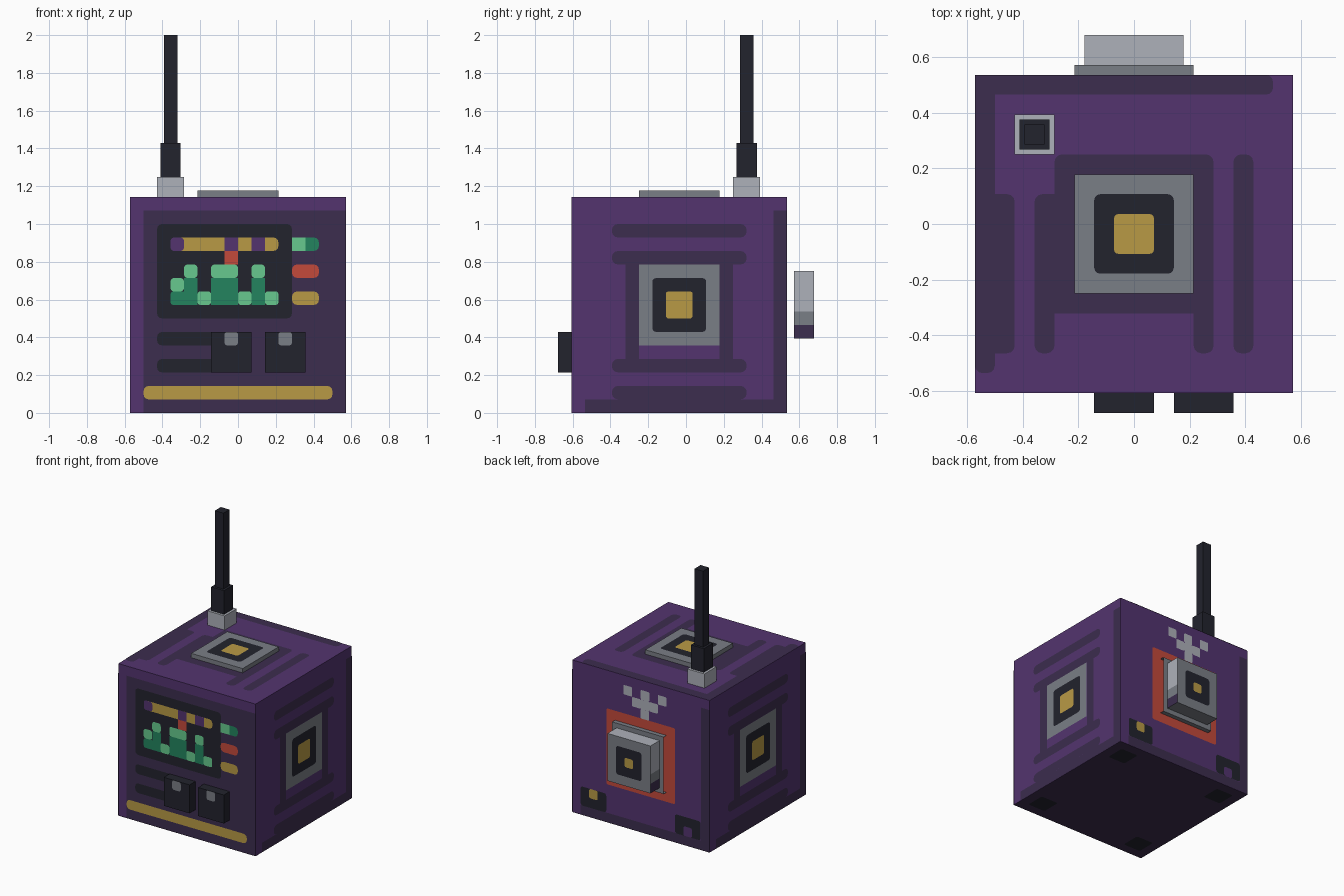
import bpy, bmesh, math
from mathutils import Vector

if "Cube" in bpy.data.objects:
    bpy.data.objects.remove(bpy.data.objects["Cube"])

S = 2 / 28  # one design unit; the body is 16 units wide

# Colours
def srgb(h):
    c = [int(h[i:i + 2], 16) / 255 for i in (0, 2, 4)]
    return [x / 12.92 if x < 0.04045 else ((x + 0.055) / 1.055) ** 2.4 for x in c] + [1]

COLOURS = {"purple": "53346F", "dark_purple": "3C2D4E", "black": "22232D",
           "gold": "B99A45", "grey": "7A7E86", "light_grey": "AEB1BA",
           "red": "C44A3B", "light_green": "67C98E", "green": "23845F"}
MATS = {}
for name, code in COLOURS.items():
    MATS[name] = bpy.data.materials.new(name)
    MATS[name].diffuse_color = srgb(code)
SLOT = {n: i for i, n in enumerate(COLOURS)}


def finish(name, bm):
    me = bpy.data.meshes.new(name)
    bm.to_mesh(me)
    bm.free()
    for m in MATS.values():
        me.materials.append(m)
    ob = bpy.data.objects.new(name, me)
    bpy.context.collection.objects.link(ob)
    return ob


def box_mesh(lo, hi, colour):
    bm = bmesh.new()
    bmesh.ops.create_cube(bm, size=1)
    for v in bm.verts:
        v.co = [(a + b) / 2 * S + c * (b - a) * S for a, b, c in zip(lo, hi, v.co)]
    for f in bm.faces:
        f.material_index = SLOT[colour]
    return bm


def box(name, lo, hi, colour):
    return finish(name, box_mesh(lo, hi, colour))


# Each side: lower left corner, right direction, up direction
SIDES = {"front": ((-8, -8.5, 0), (1, 0, 0), (0, 0, 1)),
         "back": ((8, 7.5, 0), (-1, 0, 0), (0, 0, 1)),
         "right": ((8, -8.5, 0), (0, 1, 0), (0, 0, 1)),
         "left": ((-8, 7.5, 0), (0, -1, 0), (0, 0, 1)),
         "top": ((-8, -8.5, 16), (1, 0, 0), (0, 1, 0)),
         "bottom": ((-8, 7.5, 0), (1, 0, 0), (0, -1, 0))}


def paint(name, side, patches, depth=0):
    """Thin rounded patches (colour, u0, v0, u1, v1[, radius]); later ones lie on top."""
    o, u, v = (Vector(a) for a in SIDES[side])
    n = u.cross(v)
    bm = bmesh.new()
    for i, (colour, u0, v0, u1, v1, *rest) in enumerate(patches):
        r = rest[0] if rest else 0.38
        lift = n * (0.002 + 0.00022 * i)
        pts = []
        corners = ((u1, v1, -1, -1), (u0, v1, 1, -1), (u0, v0, 1, 1), (u1, v0, -1, 1))
        for k, (cu, cv, du, dv) in enumerate(corners):
            for step in range(4 if r else 1):
                a = math.pi / 2 * (k + step / 3)
                pts.append((cu + du * r + r * math.cos(a), cv + dv * r + r * math.sin(a)))
        verts = [bm.verts.new((o + u * a + v * b + n * depth) * S + lift) for a, b in pts]
        bm.faces.new(verts).material_index = SLOT[colour]
    return finish(name, bm)


# Badge of nested squares: black around gold
def badge(cu, cv, half_black, half_gold):
    return [("black", cu - half_black, cv - half_black, cu + half_black, cv + half_black, 0.3),
            ("gold", cu - half_gold, cv - half_gold, cu + half_gold, cv + half_gold, 0.2)]


# Main body
box("body", (-8, -8.5, 0), (8, 7.5, 16), "purple")

# Worn edges shared by the upright sides
EDGE = [("dark_purple", 15, 0, 16, 15, 0), ("dark_purple", 1, 0, 16, 1, 0)]

# Side panels with grooves and a framed badge
grooves = [("dark_purple", 3, v, 13, v + 1, 0.45) for v in (1, 3, 11, 13)]
grooves += [("dark_purple", u, 3.5, u + 1, 11.5, 0) for u in (4, 11)]
frame = [("grey", 5, 5, 11, 11, 0)]
for side in ("right", "left"):
    paint(side + "_panel", side, EDGE + grooves + frame + badge(8, 8, 2, 1))

# Top panel
D = "dark_purple"
paint("top_panel", "top", [
    (D, 0, 15, 15, 16), (D, 0, 1, 1, 15.6), (D, 0, 15, 1, 16, 0), (D, 0.5, 2, 2, 10),
    (D, 4, 4, 12, 12), (D, 3, 2, 4, 10), (D, 3.6, 4, 5, 10, 0),
    (D, 11, 2, 12, 11.5), (D, 13, 2, 14, 12)])
box("top_plate", (-3, -3.5, 16), (3, 2.5, 16.5), "grey")
paint("top_badge", "top", badge(8, 8, 2, 1), 0.5)

# Underside with four feet marks
paint("underside", "bottom", [(D, 0, 0, 16, 16, 0)] +
      [("black", u, v, u + 2, v + 2, 0.2) for u in (1, 13) for v in (1, 13)])

# Front panel, screen and coloured readouts
G, L = "green", "light_green"
front = [(D, 1, 0, 16, 15, 0), ("black", 2, 7, 12, 14),
         ("black", 2, 5, 6.4, 6), ("black", 2, 3, 6.4, 4),
         ("gold", 1, 1, 15, 2)]
front += [("gold", 3, 12, 11, 13), ("purple", 3, 12, 4, 13, 0.25),
          ("purple", 7, 12, 8, 13, 0), ("purple", 9, 12, 10, 13, 0),
          ("red", 7, 11, 8, 12, 0)]
front += [(G, 3, 8, 5, 9, 0.2), (G, 4, 8, 5, 10, 0),
          (G, 6, 8, 8, 10, 0), (G, 9, 8, 10, 10, 0)]
front += [(L, 3, 9, 4, 10, 0.25), (L, 4, 10, 5, 11, 0.25), (L, 6, 10, 8, 11, 0.25),
          (L, 9, 10, 10, 11, 0.25)] + [(L, u, 8, u + 1, 9, 0.2) for u in (5, 8, 10)]
front += [(G, 12, 12, 14, 13), (L, 12, 12, 13, 13, 0),
          ("red", 12, 10, 14, 11), ("gold", 12, 8, 14, 9)]
paint("front_panel", "front", front)

# Front knobs with a pointer mark
for name, u in (("left_knob", 6), ("right_knob", 10)):
    box(name, (u - 8, -9.5, 3), (u - 5, -8.5, 6), "black")
    paint(name + "_mark", "front", [("grey", u + 1, 5, u + 2, 6, 0.2)], 1)

# Back panel: red surround, trident icon and corner sockets
icon = [(6, 14), (8, 14), (10, 14), (7, 13), (8, 13), (9, 13), (8, 12)]
paint("back_panel", "back", EDGE + [("red", 4, 4, 12, 12, 0.2)] +
      [("light_grey", u, v, u + 1, v + 1, 0.1) for u, v in icon] +
      [("black", 1, 1, 4, 3, 0.25), ("gold", 2, 2, 3, 3, 0.2),
       ("black", 12, 1, 15, 3, 0.25), ("purple", 13, 1, 14, 2, 0.2)])

# Back flange, open at its two ends
bm = box_mesh((-3, 7.5, 5), (3, 8, 11), "grey")
bm.normal_update()
ends = [f for f in bm.faces if abs(f.normal.x) > 0.5]
bmesh.ops.delete(bm, geom=ends, context="FACES_ONLY")
finish("back_flange", bm)

# Back block: side faces banded by height
bm = box_mesh((-2.5, 8, 5.5), (2.5, 9.5, 10.5), "light_grey")
for z in (6.5, 7.5):
    bmesh.ops.bisect_plane(bm, geom=bm.verts[:] + bm.edges[:] + bm.faces[:],
                           plane_co=(0, 0, z * S), plane_no=(0, 0, 1))
bm.normal_update()
for f in bm.faces:
    z = f.calc_center_median().z / S
    if abs(f.normal.y) > 0.5 or f.normal.z < -0.5 or 6.5 < z < 7.5:
        f.material_index = SLOT["grey"]
    elif z < 6.5:
        f.material_index = SLOT[D]
finish("back_block", bm)
paint("back_badge", "back", badge(8, 8, 1.5, 0.5), 2)

# Antenna: base, sleeve and rod
for name, half, z0, z1, colour in (("antenna_base", 1, 16, 17.5, "light_grey"),
                                   ("antenna_sleeve", 0.75, 17.5, 20, "black"),
                                   ("antenna_rod", 0.5, 20, 28, "black")):
    box(name, (-5 - half, 4.5 - half, z0), (-5 + half, 4.5 + half, z1), colour)

for m in bpy.data.materials:
    if m.users and not m.is_grease_pencil:
        m.use_nodes = True
        m.node_tree.nodes["Principled BSDF"].inputs["Base Color"].default_value = m.diffuse_color
